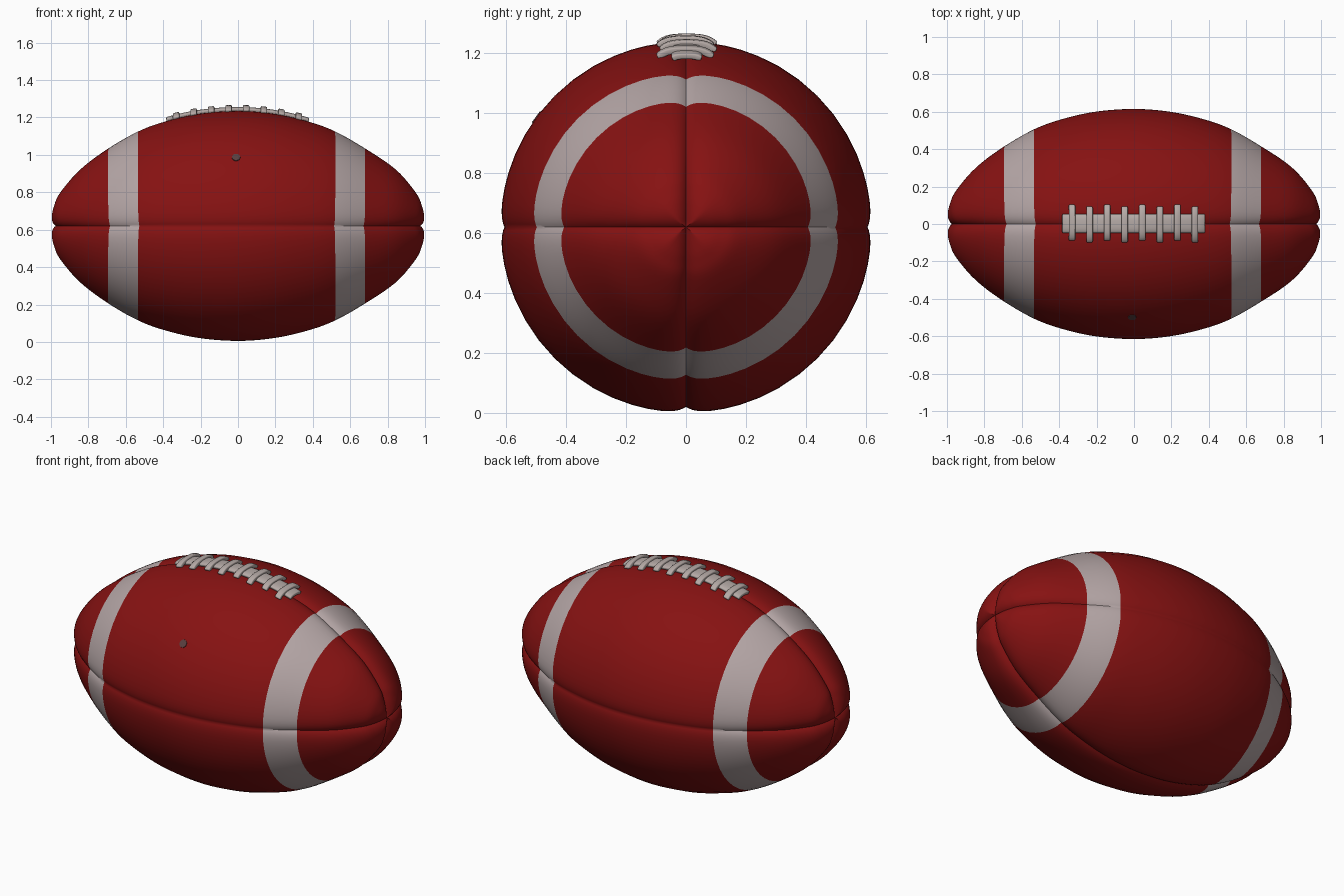
import bpy, bmesh, math
from mathutils import Vector

cube = bpy.data.objects.get("Cube")
if cube:
    bpy.data.objects.remove(cube, do_unlink=True)

CENTRE = 0.62


def material(name, rgb):
    m = bpy.data.materials.new(name)
    m.use_nodes = True
    m.diffuse_color = (*rgb, 1)
    bsdf = m.node_tree.nodes["Principled BSDF"]
    bsdf.inputs["Base Color"].default_value = (*rgb, 1)
    bsdf.inputs["Roughness"].default_value = 0.6
    return m


red = material("leather red", (0.24, 0.006, 0.006))
white = material("stripe white", (0.46, 0.38, 0.38))
lace_mat = material("lace white", (0.46, 0.40, 0.38))
dark = material("valve grey", (0.10, 0.05, 0.05))


def finish(name, bm, mats, angle=40):
    mesh = bpy.data.meshes.new(name)
    bmesh.ops.recalc_face_normals(bm, faces=bm.faces)
    bm.to_mesh(mesh)
    bm.free()
    ob = bpy.data.objects.new(name, mesh)
    bpy.context.collection.objects.link(ob)
    for m in mats:
        mesh.materials.append(m)
    bpy.ops.object.select_all(action="DESELECT")
    ob.select_set(True)
    bpy.context.view_layer.objects.active = ob
    bpy.ops.object.shade_smooth_by_angle(angle=math.radians(angle))
    return ob


# Outline of the ball as (x, radius); the stripe edges are outline points
SHIFT = -0.007
half = [(0.2, 0.605), (0.38, 0.565), (0.527, 0.512), (0.687, 0.422), (0.845, 0.312),
        (0.955, 0.19), (0.99, 0.12), (1.005, 0.06), (1.01, 0.0)]
pts = [Vector((-x + (SHIFT if x < 0.7 else 0), r)) for x, r in reversed(half)]
pts += [Vector((0, 0.62))]
pts += [Vector((x + (SHIFT if x < 0.7 else 0), r)) for x, r in half]


def smooth_path(p, steps):
    """Catmull-Rom path through the points, mirrored across the axis at the ends."""
    q = [Vector((p[1].x, -p[1].y))] + p + [Vector((p[-2].x, -p[-2].y))]
    out = []
    for a, b, c, d in zip(q, q[1:], q[2:], q[3:]):
        for i in range(steps):
            t = i / steps
            out.append(0.5 * (2 * b + (c - a) * t + (2 * a - 5 * b + 4 * c - d) * t * t
                              + (3 * b - a - 3 * c + d) * t ** 3))
    return out + [p[-1]]


STEPS = 5
path = smooth_path(pts, STEPS)


def radius(x):
    for a, b in zip(path, path[1:]):
        if a.x <= x <= b.x:
            return a.y + (b.y - a.y) * (x - a.x) / (b.x - a.x)
    return 0


# Ball: four panels meeting in pressed seams that deepen toward the tips
offsets = [0, 1, 2.2, 3.6, 5.5, 8, 12, 17, 23, 30, 37.5]
quarter = offsets + [45] + [90 - a for a in reversed(offsets[1:])]
angles = [math.radians(q * 90 + a) for q in range(4) for a in quarter]
bm = bmesh.new()
rings = []
for i, p in enumerate(path):
    tangent = path[min(i + 1, len(path) - 1)] - path[max(i - 1, 0)]
    tip = i in (0, len(path) - 1)
    normal = Vector((1 if i else -1, 0)) if tip else Vector((-tangent.y, tangent.x)).normalized()
    ring = []
    for a in ([0] if tip else angles):
        near = a % (math.pi / 2)
        d = p.y * math.sin(min(near, math.pi / 2 - near))
        upright = abs(math.sin(a)) > 0.7
        depth = (0.02 if upright else 0.014) + 0.02 * abs(p.x) ** 4
        q = p - normal * depth * math.exp(-d / 0.03)
        r = max(q.y, 0)
        ring.append(bm.verts.new((q.x, r * math.cos(a), CENTRE + r * math.sin(a))))
    rings.append(ring)

n = len(angles)
for a, b in zip(rings, rings[1:]):
    for j in range(n):
        k = (j + 1) % n
        loop = [a[j % len(a)], a[k % len(a)], b[k % len(b)], b[j % len(b)]]
        f = bm.faces.new(list(dict.fromkeys(loop)))
        x = f.calc_center_median().x - SHIFT
        f.material_index = 1 if 0.527 < abs(x) < 0.687 else 0
finish("ball", bm, [red, white], 50)


# Lacing: bands draped over the top of the ball
def drape(name, x0, x1, y0, y1, nx, ny, lift, thick):
    bm = bmesh.new()
    grid = []
    for i in range(nx + 1):
        x = x0 + (x1 - x0) * i / nx
        row = []
        for j in range(ny + 1):
            t = j / ny * 2 - 1
            y = (y0 + y1) / 2 + (y1 - y0) / 2 * t
            z = CENTRE + math.sqrt(radius(x) ** 2 - y * y) + lift(t)
            row.append(bm.verts.new((x, y, z)))
        grid.append(row)
    for a, b in zip(grid, grid[1:]):
        for j in range(ny):
            bm.faces.new((a[j], b[j], b[j + 1], a[j + 1]))
    ob = finish(name, bm, [lace_mat])
    solid = ob.modifiers.new("thickness", "SOLIDIFY")
    solid.thickness = thick
    solid.offset = -1
    bevel = ob.modifiers.new("soft edge", "BEVEL")
    bevel.width = 0.005
    bevel.segments = 2
    return ob


drape("lace_strip", -0.385, 0.38, -0.05, 0.055, 24, 8,
      lambda t: 0.016 - 0.008 * t ** 4, 0.02)
for i in range(8):
    x = -0.333 + i * 0.0943
    sway = 0.005 * (-1) ** i
    drape(f"cross_lace_{i + 1}", x - 0.017, x + 0.017, -0.095 + sway, 0.1 + sway, 2, 12,
          lambda t: 0.027 - 0.018 * t ** 4, 0.022)

# Valve: small disc lying on the front upper panel
bm = bmesh.new()
bmesh.ops.create_cone(bm, cap_ends=True, segments=16, radius1=0.024, radius2=0.022, depth=0.008)
valve = finish("valve", bm, [dark])
out = Vector((0, -0.49, 0.36)).normalized()
valve.rotation_euler = out.to_track_quat("Z", "Y").to_euler()
valve.location = Vector((-0.01, 0, CENTRE)) + out * 0.618
